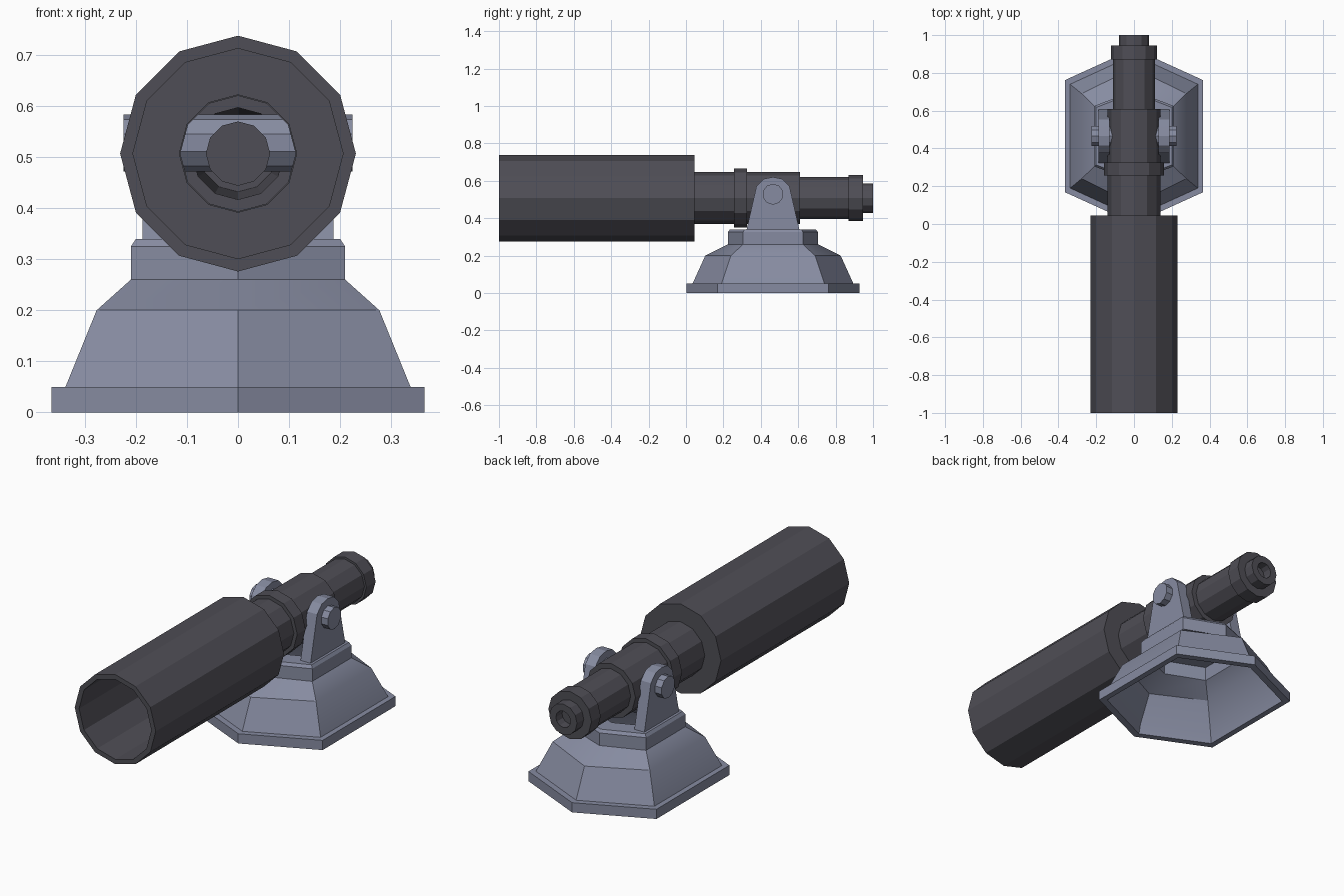
import bpy, bmesh, math

if "Cube" in bpy.data.objects:
    bpy.data.objects.remove(bpy.data.objects["Cube"])

CY = 0.465      # centre of the mount along y
AXIS_Z = 0.507  # height of the barrel axis


def material(name, rgb):
    m = bpy.data.materials.new(name)
    m.diffuse_color = (*rgb, 1)
    m.use_nodes = True
    m.node_tree.nodes["Principled BSDF"].inputs["Base Color"].default_value = m.diffuse_color
    return m


MOUNT = material("blue grey mount", (0.24, 0.26, 0.355))
METAL = material("dark gunmetal", (0.078, 0.076, 0.092))


def loft(name, rings, mat, loop=False):
    """Skin a list of point rings; either join last to first or cap the ends."""
    bm = bmesh.new()
    vs = [[bm.verts.new(p) for p in r] for r in rings]
    n = len(vs[0])
    pairs = list(zip(vs, vs[1:]))
    if loop:
        pairs.append((vs[-1], vs[0]))
    else:
        bm.faces.new(vs[0])
        bm.faces.new(vs[-1])
    for a, b in pairs:
        for i in range(n):
            j = (i + 1) % n
            bm.faces.new((a[i], a[j], b[j], b[i]))
    bmesh.ops.recalc_face_normals(bm, faces=bm.faces)
    me = bpy.data.meshes.new(name)
    bm.to_mesh(me)
    bm.free()
    me.materials.append(mat)
    ob = bpy.data.objects.new(name, me)
    bpy.context.collection.objects.link(ob)
    return ob


def lathe(name, profile, loop=True, n=12):
    """Turn (y, radius) points about the barrel axis."""
    rings = [[(r * math.cos(2 * math.pi * i / n), y, AXIS_Z + r * math.sin(2 * math.pi * i / n))
              for i in range(n)] for y, r in profile]
    return loft(name, rings, METAL, loop)


def hexagon(x, mid, end, z):
    """Stretched hexagon with points at the front and back."""
    return [(0, CY - end, z), (x, CY - mid, z), (x, CY + mid, z),
            (0, CY + end, z), (-x, CY + mid, z), (-x, CY - mid, z)]


# Hollow stepped pedestal: outer skin up, then inner skin down
pedestal = loft("pedestal", [hexagon(*r) for r in (
    (0.365, 0.297, 0.463, 0), (0.365, 0.297, 0.463, 0.05),
    (0.338, 0.275, 0.43, 0.05), (0.277, 0.225, 0.362, 0.20),
    (0.21, 0.16, 0.241, 0.26), (0.21, 0.16, 0.241, 0.325),
    (0.20, 0.152, 0.23, 0.34), (0.125, 0.09, 0.14, 0.34),
    (0.125, 0.09, 0.14, 0.328), (0.198, 0.15, 0.229, 0.328),
    (0.198, 0.15, 0.229, 0.255), (0.266, 0.215, 0.348, 0.194),
    (0.326, 0.265, 0.415, 0.05), (0.335, 0.272, 0.427, 0))], MOUNT, loop=True)
bpy.context.view_layer.objects.active = pedestal
pedestal.select_set(True)
bpy.ops.object.shade_smooth_by_angle(angle=math.radians(29))
pedestal.select_set(False)

# Two rounded brackets
half = [(0.142, 0.335), (0.088, 0.572), (0.05, 0.61)]
outline = [(-y, z) for y, z in half] + [(0, 0.62)] + [(y, z) for y, z in reversed(half)]
for side, s in (("left", -1), ("right", 1)):
    loft(side + "_bracket", [[(s * x, CY + y, z) for y, z in outline] for x in (0.13, 0.187)], MOUNT)

# Pivot pin through both brackets
loft("pivot_pin", [[(x, CY + 0.056 * math.sin(math.pi * i / 5), 0.528 + 0.056 * math.cos(math.pi * i / 5))
                    for i in range(10)] for x in (-0.224, 0.224)], MOUNT)

# Large open barrel with an end wall
lathe("barrel", [(-1, 0.231), (0.045, 0.231), (0.045, 0.115), (0.02, 0.115), (0.02, 0.206), (-1, 0.206)])
# Middle tube and its collar
lathe("middle_tube", [(0.045, 0.139), (0.61, 0.139), (0.61, 0.09), (0.6, 0.09), (0.6, 0.113), (0.045, 0.113)])
lathe("middle_collar", [(0.257, 0.158), (0.325, 0.158), (0.325, 0.138), (0.257, 0.138)])
# Rear tube, collar and recessed cap
lathe("rear_tube", [(0.61, 0.112), (0.87, 0.112), (0.87, 0.075), (0.61, 0.09)])
lathe("rear_collar", [(0.87, 0.123), (0.945, 0.123), (0.945, 0.042), (0.87, 0.042)])
lathe("rear_cap", [(0.945, 0.079), (1, 0.079), (1, 0.042), (0.945, 0.042)])
# Solid rod inside the tubes
lathe("inner_rod", [(0.36, 0.063), (0.95, 0.063)], loop=False)
